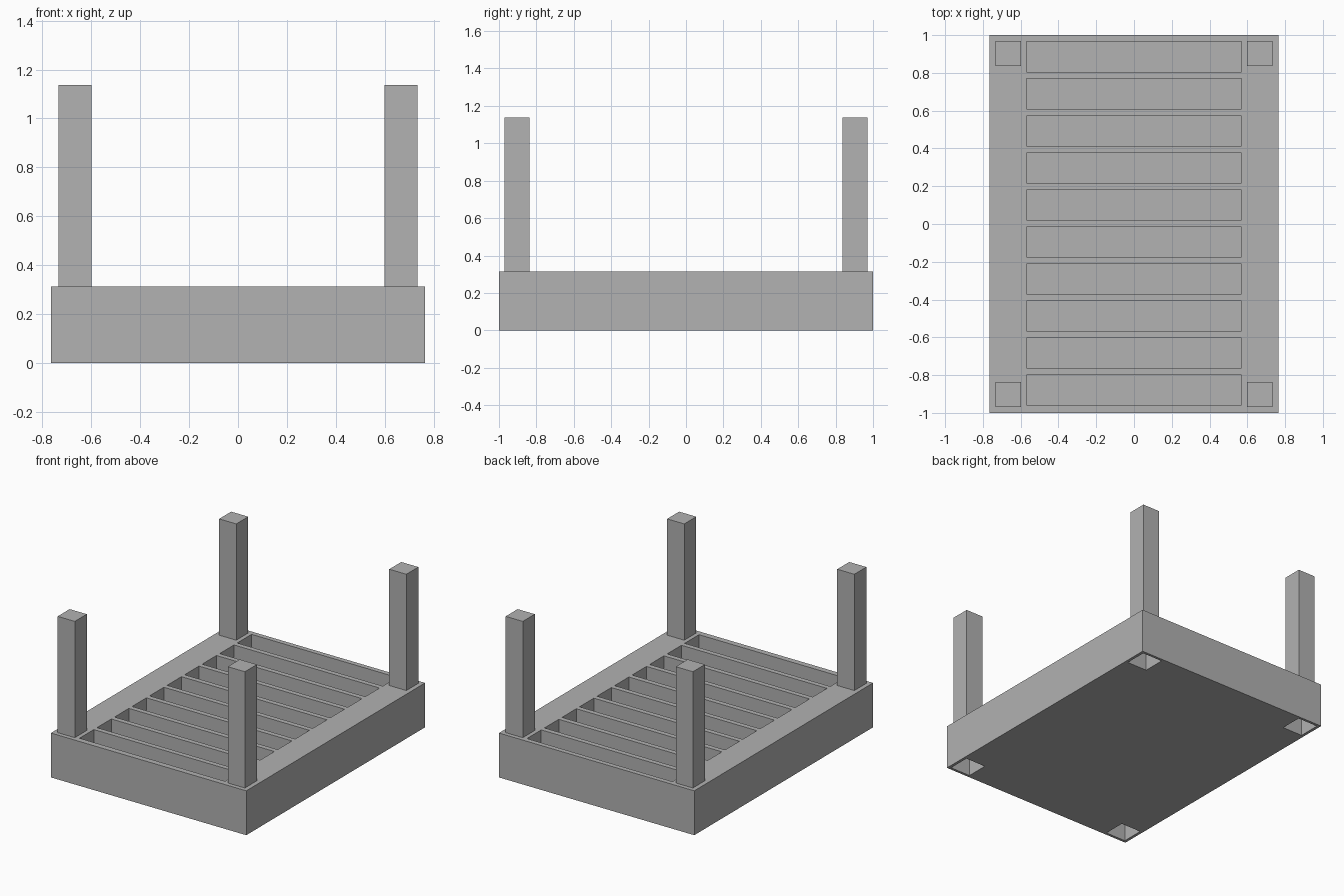
import bpy
import bmesh
from mathutils import Matrix

default = bpy.data.objects.get("Cube")
if default:
    bpy.data.objects.remove(default, do_unlink=True)

WIDTH, LENGTH, HEIGHT = 1.53, 2.0, 0.314
POST_X, POST_Y, POST_SIZE, POST_TOP = 0.666, 0.903, 0.134, 1.137
SOCKET_SIZE, SOCKET_DEPTH = 0.157, 0.15
SLOT_COUNT, SLOT_PITCH, SLOT_FLOOR = 10, 0.196, 0.04
SLOT_LENGTH, SLOT_WIDTH, SLOT_OFFSET = 1.14, 0.16, 0.003
CORNERS = [(sx, sy) for sx in (-1, 1) for sy in (-1, 1)]

grey = bpy.data.materials.new("plain grey")
grey.use_nodes = True
grey.diffuse_color = (0.445, 0.445, 0.445, 1)
grey.node_tree.nodes["Principled BSDF"].inputs["Base Color"].default_value = grey.diffuse_color


def add_box(bm, x, y, size_x, size_y, bottom, top):
    """Add a box centred on x, y between two heights."""
    place = Matrix.Translation((x, y, (bottom + top) / 2))
    scale = Matrix.Diagonal((size_x, size_y, top - bottom, 1))
    bmesh.ops.create_cube(bm, size=1, matrix=place @ scale)


def make_object(name, bm):
    mesh = bpy.data.meshes.new(name)
    bm.to_mesh(mesh)
    bm.free()
    mesh.materials.append(grey)
    obj = bpy.data.objects.new(name, mesh)
    bpy.context.collection.objects.link(obj)
    return obj


# Tray block
bm = bmesh.new()
add_box(bm, 0, 0, WIDTH, LENGTH, 0, HEIGHT)
tray = make_object("tray", bm)

# Row of slots from above, and a stacking socket under each corner
bm = bmesh.new()
for i in range(SLOT_COUNT):
    y = SLOT_OFFSET + (i - (SLOT_COUNT - 1) / 2) * SLOT_PITCH
    add_box(bm, 0, y, SLOT_LENGTH, SLOT_WIDTH, SLOT_FLOOR, HEIGHT + 0.1)
for sx, sy in CORNERS:
    add_box(bm, sx * POST_X, sy * POST_Y, SOCKET_SIZE, SOCKET_SIZE, -0.1, SOCKET_DEPTH)
cutter = make_object("tray_cutter", bm)
cutter.hide_render = True

cut = tray.modifiers.new("cut slots and sockets", 'BOOLEAN')
cut.operation = 'DIFFERENCE'
cut.solver = 'EXACT'
cut.object = cutter
bpy.context.view_layer.objects.active = tray
bpy.ops.object.modifier_apply(modifier=cut.name)
bpy.data.objects.remove(cutter, do_unlink=True)

# Corner posts
for sx, sy in CORNERS:
    bm = bmesh.new()
    add_box(bm, sx * POST_X, sy * POST_Y, POST_SIZE, POST_SIZE, HEIGHT, POST_TOP)
    side = "left" if sx > 0 else "right"
    end = "back" if sy > 0 else "front"
    make_object(f"{end}_{side}_post", bm)
